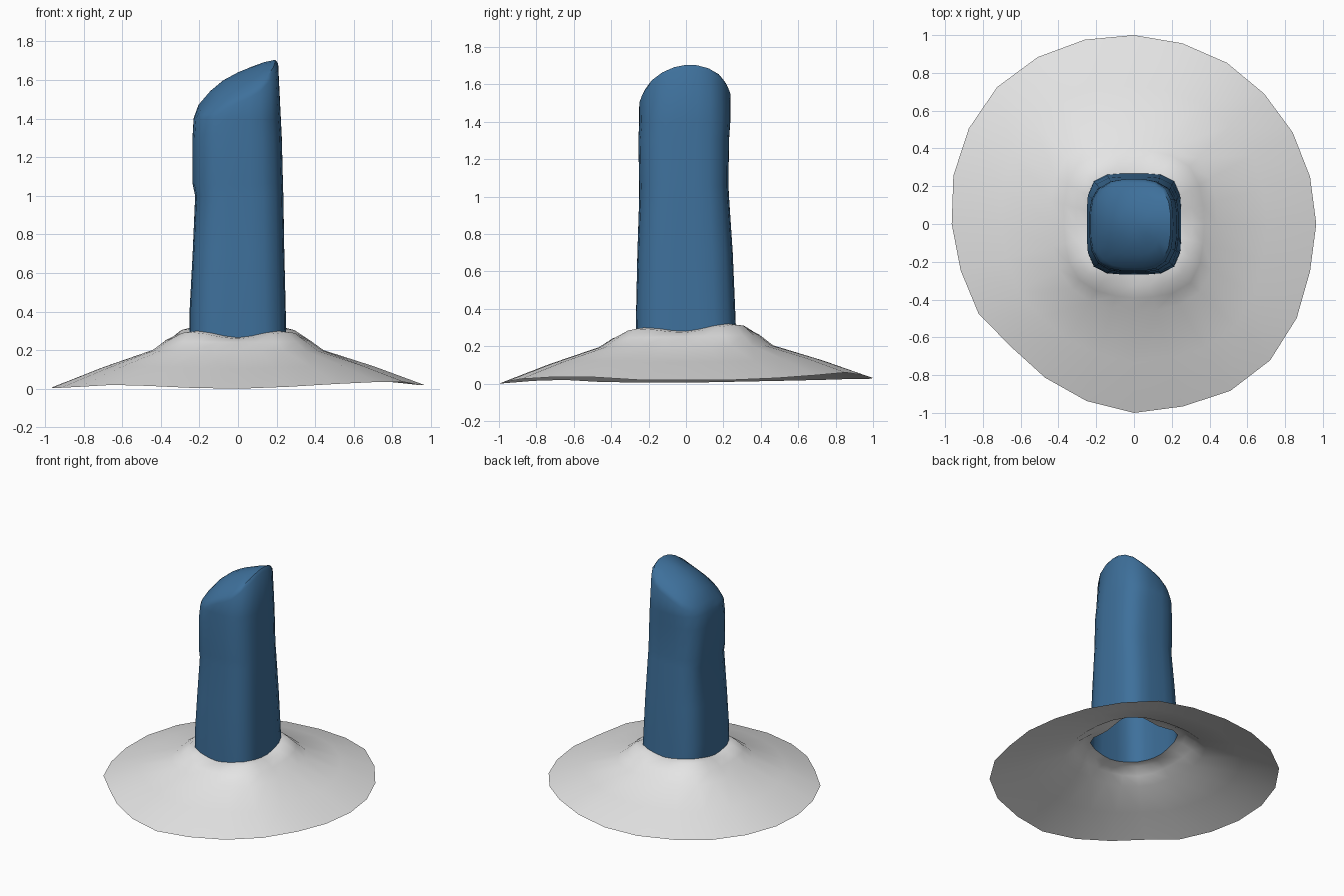
import bpy, bmesh, math

if "Cube" in bpy.data.objects:
    bpy.data.objects.remove(bpy.data.objects["Cube"])

N = 24
ANG = [2 * math.pi * i / N for i in range(N)]


def material(name, rgb):
    m = bpy.data.materials.new(name)
    m.diffuse_color = (*rgb, 1)
    m.use_nodes = True
    m.node_tree.nodes["Principled BSDF"].inputs["Base Color"].default_value = m.diffuse_color
    return m


def make_object(name, rings, mat, tip=None, angle=180):
    """Skin a stack of closed rings; optionally close the last ring on a tip."""
    bm = bmesh.new()
    loops = [[bm.verts.new(p) for p in ring] for ring in rings]
    for a, b in zip(loops, loops[1:]):
        for i in range(N):
            j = (i + 1) % N
            bm.faces.new((a[i], a[j], b[j], b[i]))
    if tip:
        t = bm.verts.new(tip)
        for i in range(N):
            bm.faces.new((loops[-1][i], loops[-1][(i + 1) % N], t))
    me = bpy.data.meshes.new(name)
    bm.to_mesh(me)
    bm.free()
    ob = bpy.data.objects.new(name, me)
    bpy.context.collection.objects.link(ob)
    me.materials.append(mat)
    bpy.ops.object.select_all(action='DESELECT')
    bpy.context.view_layer.objects.active = ob
    ob.select_set(True)
    bpy.ops.object.shade_smooth_by_angle(angle=math.radians(angle))
    return ob


def outline(x0, x1, y0, y1, n):
    """Rounded square with separate extents on each side."""
    pts = []
    for a in ANG:
        c, s = math.cos(a), math.sin(a)
        r = (abs(c) ** n + abs(s) ** n) ** (-1 / n)
        pts.append((r * c * (x1 if c > 0 else -x0), r * s * (y1 if s > 0 else -y0)))
    return pts


def collar_z(a):
    """Wavy height where the mound meets the post."""
    return 0.295 + 0.015 * math.sin(a) - 0.015 * math.cos(4 * a)


def cap_z(x, y):
    """Slanted, slightly domed cut on top of the post."""
    z = min(1.64 + 0.45 * x - x * x + 4 * x ** 3, 1.705)
    return max(z - 1.9 * (y - 0.02) ** 2, 1.44)


blue = material("blue post", (0.048, 0.162, 0.328))
white = material("pale mound", (0.78, 0.78, 0.78))

# Post: z, x min, x max, y min, y max, squareness
foot = outline(-0.25, 0.25, -0.267, 0.267, 4.2)
levels = [
    (0.42, -0.25, 0.247, -0.266, 0.262, 4.2),
    (0.70, -0.235, 0.24, -0.26, 0.25, 4),
    (1.00, -0.222, 0.235, -0.25, 0.23, 3.6),
    (1.06, -0.235, 0.233, -0.25, 0.227, 3.5),
    (1.30, -0.236, 0.227, -0.255, 0.23, 3.3),
    (1.40, -0.23, 0.222, -0.25, 0.237, 3.1),
]
rings = [[(x, y, collar_z(a)) for (x, y), a in zip(foot, ANG)]]
for z, *ext in levels:
    rings.append([(x, y, z) for x, y in outline(*ext)])
top = outline(-0.22, 0.208, -0.25, 0.238, 3)
rings.append([(x, y, cap_z(x, y) - 0.02) for x, y in top])
for k in (0.93, 0.65, 0.35):
    rings.append([(x * k, y * k, cap_z(x * k, y * k)) for x, y in top])
make_object("post", rings, blue, (0, 0, cap_z(0, 0)), 42)

# Mound: uneven open skirt around the post foot
rim_r = [.965, .965, .97, .975, .985, .99, 1, 1.01, 1.02, 1.025, 1.01, .99,
         .965, .95, .95, .92, .94, .97, 1, 1, 1.02, 1.02, .995, .965]
rim_z = [.02, .02, .03, .045, .06, .045, .03, .025, .025, .02, .015, .01,
         .005, .005, .01, .02, .015, .005, 0, .01, .025, .035, .035, .02]
rim = [(r * math.cos(a), r * math.sin(a), z) for r, a, z in zip(rim_r, ANG, rim_z)]


def skirt(t, height):
    return [(f[0] + (p[0] - f[0]) * t, f[1] + (p[1] - f[1]) * t, height(a))
            for f, p, a in zip(foot, rim, ANG)]


slope = skirt(0.27, lambda a: 0.2 + 0.005 * math.sin(a))
middle = [tuple((p + q) / 2 + d for p, q, d in zip(u, v, (0, 0, 0.006)))
          for u, v in zip(slope, rim)]
make_object("mound", [
    rim,
    middle,
    slope,
    skirt(0.17, lambda a: 0.252 + 0.01 * math.sin(a)),
    skirt(0.08, lambda a: collar_z(a) - 0.006),
    skirt(0.0, collar_z),
], white)
